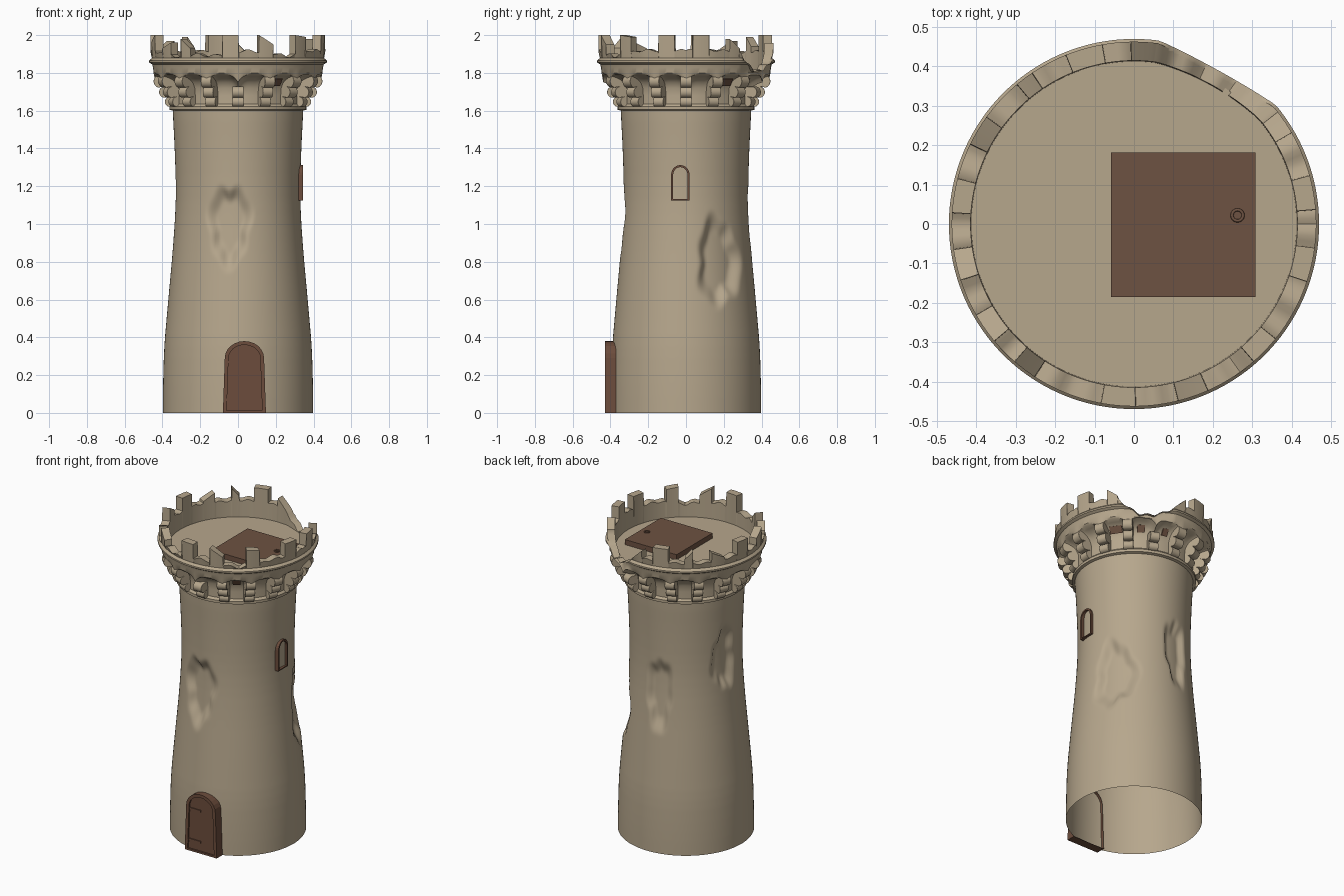
import bpy, bmesh, math, random
from mathutils import Matrix

if "Cube" in bpy.data.objects:
    bpy.data.objects.remove(bpy.data.objects["Cube"])

random.seed(4)
TAU = 2 * math.pi


def material(name, rgb):
    m = bpy.data.materials.new(name)
    m.diffuse_color = (*rgb, 1)
    m.use_nodes = True
    m.node_tree.nodes["Principled BSDF"].inputs["Base Color"].default_value = m.diffuse_color
    return m


stone = material("sandy stone", (0.47, 0.385, 0.265))
door_wood = material("door wood", (0.15, 0.073, 0.045))
hatch_wood = material("hatch wood", (0.155, 0.085, 0.054))


def make(name, bm, mat, smooth=None):
    me = bpy.data.meshes.new(name)
    bm.to_mesh(me)
    bm.free()
    me.materials.append(mat)
    ob = bpy.data.objects.new(name, me)
    bpy.context.collection.objects.link(ob)
    if smooth:
        bpy.ops.object.select_all(action='DESELECT')
        ob.select_set(True)
        bpy.context.view_layer.objects.active = ob
        bpy.ops.object.shade_smooth_by_angle(angle=math.radians(smooth))
    return ob


def lathe(angles, column):
    """Ring of columns; column(angle) gives (radius, z) pairs going up the outside."""
    bm = bmesh.new()
    cols = [[bm.verts.new((r * math.cos(a), r * math.sin(a), z)) for r, z in column(a)]
            for a in angles]
    for i, c in enumerate(cols):
        d = cols[(i + 1) % len(cols)]
        for j in range(len(c) - 1):
            bm.faces.new((c[j], d[j], d[j + 1], c[j + 1]))
    return bm


def interp(pts, x):
    for (x0, y0), (x1, y1) in zip(pts, pts[1:]):
        if x <= x1:
            return y0 + (y1 - y0) * (x - x0) / (x1 - x0)
    return pts[-1][1]


def diff(a, b):
    return (a - b + 180) % 360 - 180


# tower shaft with worn hollows: angle, height, half width, half height, depth
DENTS = [(262, 1.0, .125, .23, .038), (31, .8, .14, .25, .04),
         (168, 1.2, .10, .22, .035), (97, 1.0, .09, .25, .03)]
SHAFT = [(0, .398), (.15, .397), (.35, .391), (.6, .369), (.85, .346), (1.05, .332),
         (1.2, .329), (1.4, .335), (1.61, .346)]


def shaft_column(a):
    out = []
    for k in range(111):
        z = 1.61 * k / 110
        r = sum(interp(SHAFT, min(1.61, max(0, z + d))) for d in (-.06, 0, .06)) / 3
        for n, (da, zc, hw, hh, depth) in enumerate(DENTS):
            u = math.radians(diff(math.degrees(a), da)) * .34 / hw
            v = (z - zc) / hh
            p = math.atan2(v, u)
            rho = math.hypot(u, v) / (1 + .11 * math.sin(3 * p + n * 2) + .06 * math.sin(7 * p + n))
            t = min(1, max(0, (1 - rho) / .45))
            r -= depth * t * t * (3 - 2 * t)
        out.append((r, z))
    return out


make("tower_shaft", lathe([TAU * i / 168 for i in range(168)], shaft_column), stone, 50)

# crown: collar, arched bays, cornice and broken battlements
# merlons: centre angle, half width, height at the two edges
MERLONS = [(10, 5.5, 2.0, 2.0), (34, 4, 1.98, 1.93), (87, 4, 1.90, 1.96), (106, 6, 2.0, 2.0),
           (127, 3, 1.94, 1.99), (149, 5, 1.97, 1.93), (171, 5.5, 2.0, 2.0),
           (193, 5, 1.96, 2.0), (215, 5, 1.93, 1.96), (233, 4, 1.98, 1.93),
           (265, 5.5, 2.0, 2.0), (289, 5, 2.0, 1.95), (316, 5, 2.0, 1.99), (347, 5.5, 2.0, 2.0)]
WALL = [(0, 1.92), (22, 1.92), (38, 1.91), (44, 1.86), (54, 1.81), (66, 1.815), (76, 1.85),
        (84, 1.90), (100, 1.92), (138, 1.91), (160, 1.92), (205, 1.91), (224, 1.885),
        (240, 1.90), (252, 1.89), (275, 1.92), (298, 1.90), (305, 1.885), (330, 1.92), (360, 1.92)]
BAY = [(.346, 1.60), (.362, 1.605), (.362, 1.622), (.350, 1.635), (.350, 1.68), (.352, 1.72),
       (.366, 1.75), (.385, 1.768), (.412, 1.782), (.438, 1.79), (.447, 1.80), (.450, 1.83),
       (.454, 1.845), (.470, 1.855), (.470, 1.865), (.456, 1.878)]


def top_height(deg):
    for c, w, h0, h1 in MERLONS:
        d = diff(deg, c)
        if abs(d) < w:
            return h0 + (h1 - h0) * (d + w) / (2 * w)
    return interp(WALL, deg) + .006 * math.sin(deg * .55)


def crown_column(a):
    deg = math.degrees(a) % 360
    h = top_height(deg)
    u = ((deg / 22.5) % 1) * 2 - 1              # -1..1 across one bay
    gap = max(0, 1 - ((deg - 61) / 21) ** 2)      # collapsed part
    out = []
    for r, z in BAY:
        if 1.7 < z < 1.795:
            z -= .04 * u ** 4                     # arch over each bay
        if z > 1.79:
            r -= .025 * gap
        out.append((r, min(z, h)))
    rt = .463 - .03 * gap
    return out + [(rt, h), (.415 - .01 * gap, h), (.413 - .01 * gap, min(h, 1.808))]


degs = [i * 360 / 192 for i in range(192)]
for c, w, *_ in MERLONS:
    degs += [(c + s * w + e) % 360 for s in (-1, 1) for e in (-.08, .08)]
make("crown", lathe([math.radians(d) for d in sorted(degs)], crown_column), stone, 35)

# roof floor
bm = bmesh.new()
bmesh.ops.create_circle(bm, cap_ends=True, segments=64, radius=.416,
                        matrix=Matrix.Translation((0, 0, 1.808)))
make("roof_floor", bm, stone)


# corbels: three stacked rounded lobes
def corbel(name, lobes):
    bm = bmesh.new()
    pts = [(.33, lobes[0][1] - lobes[0][2])]
    for r, z, s in lobes:
        pts += [(r + s * math.cos(t), z + s * math.sin(t))
                for t in (math.radians(-75 + 150 * k / 8) for k in range(9))]
    pts.append((.33, pts[-1][1]))
    f = bm.faces.new([bm.verts.new((r, -.029, z)) for r, z in pts])
    ext = bmesh.ops.extrude_face_region(bm, geom=[f])
    bmesh.ops.translate(bm, vec=(0, .058, 0),
                        verts=[v for v in ext["geom"] if isinstance(v, bmesh.types.BMVert)])
    bmesh.ops.recalc_face_normals(bm, faces=bm.faces)
    ob = make(name, bm, stone, 40)
    b = ob.modifiers.new("soft", 'BEVEL')
    b.width, b.segments, b.angle_limit = .006, 2, math.radians(60)
    return ob


LOBES = [(.360, 1.647, .027), (.388, 1.698, .030), (.412, 1.756, .035)]
for i in range(16):
    ob = corbel("corbel", LOBES[:2] if i in (3, 12) else LOBES)   # two are broken short
    ob.rotation_euler.z = TAU * i / 16


# arched frames (door and window), facing -y
def outline(cx, hw, z0, spring, top, y, flare=0):
    pts = [(cx - hw - flare, y, z0), (cx + hw + flare, y, z0)]
    return pts + [(cx + hw * math.cos(t), y, spring + (top - spring) * math.sin(t))
                  for t in (math.pi * k / 12 for k in range(13))]


def arched(name, mat, cx, hw, z0, spring, top, border, front, back, inner, pane, flare=0):
    bm = bmesh.new()
    small = (cx, hw - border, z0 + border * .6, spring, top - border)
    loops = [outline(cx, hw, z0, spring, top, back, flare),
             outline(cx, hw, z0, spring, top, front, flare),
             outline(*small, front, flare), outline(*small, inner, flare)]
    rows = [[bm.verts.new(p) for p in l] for l in loops]
    for a, b in zip(rows, rows[1:]):
        for i in range(len(a)):
            j = (i + 1) % len(a)
            bm.faces.new((a[i], a[j], b[j], b[i]))
    if pane:
        bm.faces.new(rows[-1])
    return make(name, bm, mat)


arched("door", door_wood, .034, .104, 0, .29, .38, .02, -.428, -.37, -.418, True, .01)
win = arched("window_frame", door_wood, -.03, .049, 1.125, 1.26, 1.312, .011,
             -.344, -.315, -.315, False)
win.rotation_euler.z = math.pi / 2


def box(name, mat, loc, size, rot=None):
    bm = bmesh.new()
    bmesh.ops.create_cube(bm, size=1, matrix=Matrix.Translation(loc) @ (rot or Matrix())
                          @ Matrix.Diagonal((*size, 1)))
    return make(name, bm, mat)


# door hinges
for z in (.07, .27):
    box("door_hinge", door_wood, (-.015, -.42, z), (.09, .008, .012))

# trapdoor with pull ring
box("trapdoor", hatch_wood, (.125, -.002, 1.823), (.368, .366, .036))
bpy.ops.mesh.primitive_torus_add(major_radius=.014, minor_radius=.004, major_segments=24,
                                 minor_segments=8, location=(.263, .022, 1.843))
ring = bpy.context.object
ring.name = "trapdoor_ring"
ring.data.materials.append(hatch_wood)
bpy.ops.object.shade_smooth()

# small wooden drop hatches in some bays
for deg, w in ((33.75, .075), (56.25, .045), (78.75, .035), (-56.25, .045)):
    a = math.radians(deg)
    rot = Matrix.Rotation(a, 4, 'Z') @ Matrix.Rotation(math.radians(35), 4, 'Y')
    box("drop_hatch", hatch_wood, (.376 * math.cos(a), .376 * math.sin(a), 1.752),
        (.009, w, .045), rot)
